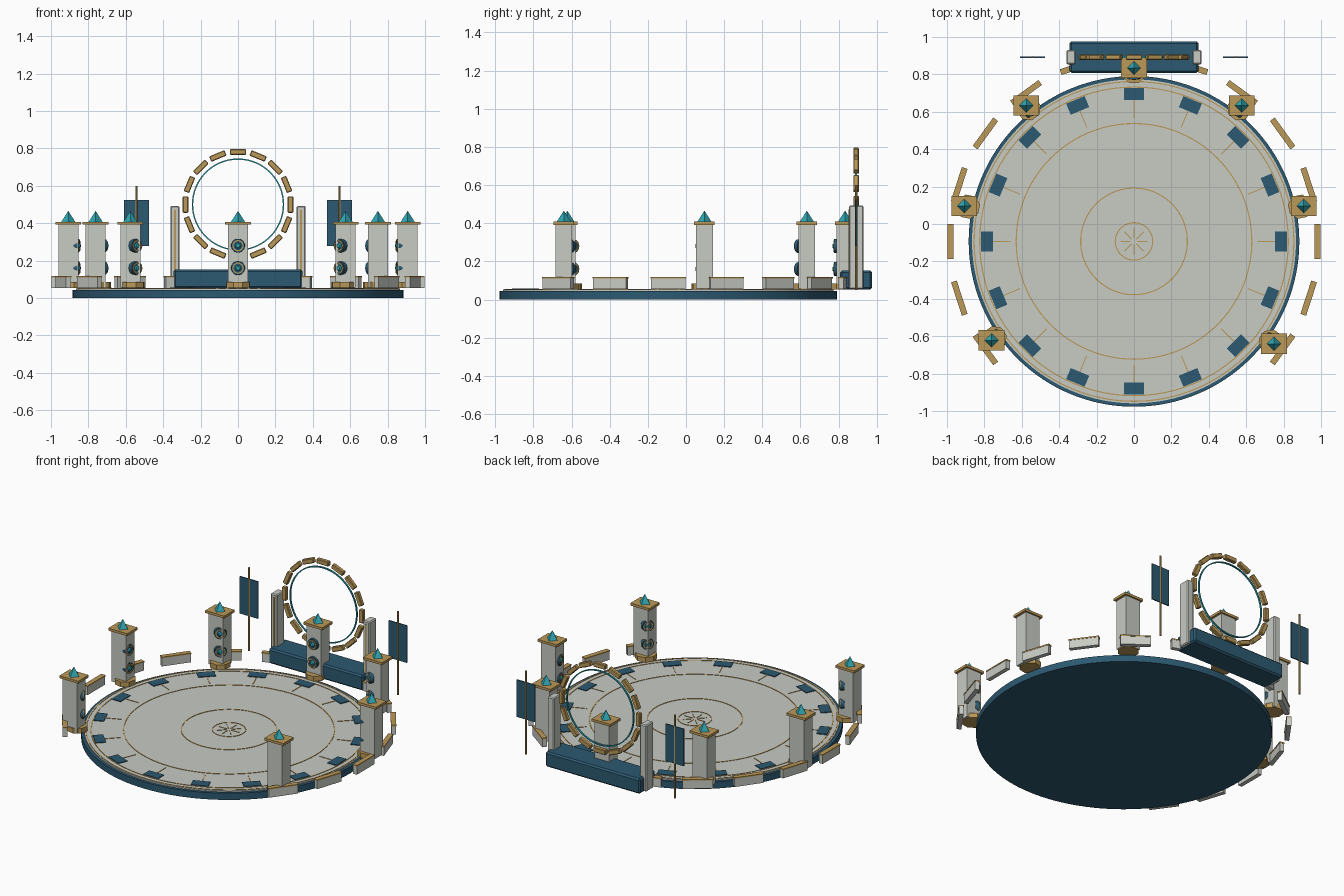
import bpy, bmesh
from math import sin, cos, pi, radians
from mathutils import Vector, Matrix

old = bpy.data.objects.get("Cube")
if old:
    bpy.data.objects.remove(old, do_unlink=True)

CY = -0.093     # plaza centre in y
ARCH_Y = 0.892  # plane of the portal


def material(name, rgb):
    m = bpy.data.materials.new(name)
    m.use_nodes = True
    m.diffuse_color = (*rgb, 1)
    m.node_tree.nodes["Principled BSDF"].inputs["Base Color"].default_value = (*rgb, 1)
    return m


STONE = material("pale stone", (0.58, 0.60, 0.55))
GOLD = material("aged gold", (0.50, 0.32, 0.10))
BLUE = material("deep blue", (0.025, 0.10, 0.165))
TEAL = material("bright teal", (0.03, 0.40, 0.47))


def finish(bm, name, mat, matrix=Matrix(), smooth=False, bevel=0):
    bmesh.ops.recalc_face_normals(bm, faces=bm.faces)
    me = bpy.data.meshes.new(name)
    bm.to_mesh(me)
    bm.free()
    me.materials.append(mat)
    ob = bpy.data.objects.new(name, me)
    bpy.context.collection.objects.link(ob)
    ob.matrix_world = matrix
    if bevel:
        mod = ob.modifiers.new("edge", "BEVEL")
        mod.width = bevel
        mod.segments = 1
    if smooth:
        bpy.ops.object.select_all(action="DESELECT")
        ob.select_set(True)
        bpy.context.view_layer.objects.active = ob
        bpy.ops.object.shade_smooth_by_angle(angle=radians(35))
    return ob


def box(name, mat, size, loc, rot=0, axis="Z", bevel=0):
    bm = bmesh.new()
    bmesh.ops.create_cube(bm, size=1, matrix=Matrix.Diagonal((*size, 1)))
    return finish(bm, name, mat, Matrix.Translation(loc) @ Matrix.Rotation(rot, 4, axis), bevel=bevel)


def cone(name, mat, r1, r2, depth, sides, matrix, smooth=False):
    bm = bmesh.new()
    bmesh.ops.create_cone(bm, cap_ends=True, segments=sides, radius1=r1, radius2=r2, depth=depth)
    return finish(bm, name, mat, matrix, smooth)


def band(name, mat, radius, width, height, matrix, sides=96):
    """Flat ring with a rectangular section."""
    bm = bmesh.new()
    a, b, h = radius - width / 2, radius + width / 2, height / 2
    loops = [[bm.verts.new((r * cos(2 * pi * i / sides), r * sin(2 * pi * i / sides), z))
              for i in range(sides)] for r, z in ((a, -h), (b, -h), (b, h), (a, h))]
    for k in range(4):
        p, q = loops[k], loops[(k + 1) % 4]
        for i in range(sides):
            j = (i + 1) % sides
            bm.faces.new((p[i], p[j], q[j], q[i]))
    return finish(bm, name, mat, matrix, True)


def polar(r, angle, z):
    return Vector((r * cos(angle), CY + r * sin(angle), z))


def at(z):
    return Matrix.Translation((0, CY, z))


# Round plaza
cone("plaza_base", BLUE, 0.884, 0.884, 0.044, 128, at(0.022), True)
cone("plaza_floor", STONE, 0.866, 0.866, 0.010, 128, at(0.047), True)
for radius in (0.855, 0.825, 0.63, 0.285, 0.10):
    band("floor_ring", GOLD, radius, 0.006, 0.004, at(0.0525))
for i in range(8):
    a = i * pi / 4
    box("centre_spoke", GOLD, (0.055, 0.005, 0.004), polar(0.045, a, 0.0525), a)

# Floor tiles and radial ticks
for i in range(16):
    a = i * pi / 8
    box("floor_tile", BLUE, (0.064, 0.107, 0.008), polar(0.787, a, 0.053), a)
    box("floor_tick", GOLD, (0.10, 0.005, 0.004), polar(0.71, a, 0.0525), a)

# Low wall pieces with gold copings, open towards the front
for i in range(-2, 13):
    a = radians(18 * i)
    box("wall_piece", STONE, (0.028, 0.183, 0.055), polar(0.982, a, 0.0825), a)
    box("wall_coping", GOLD, (0.032, 0.187, 0.008), polar(0.982, a, 0.113), a)

# Pillars with crystals; medallions face the plaza centre
for deg in (90, 51.6, 128.4, 11.8, 168.2, -36.2, 214.8):
    a = radians(deg)
    p = polar(0.927, a, 0)
    inward = Vector((-cos(a), -sin(a), 0))
    up = Vector((0, 0, 1))
    cone("pillar_foot", GOLD, 0.066, 0.066, 0.032, 8,
         Matrix.Translation(p + inward * 0.02 + up * 0.069) @ Matrix.Rotation(a + pi / 8, 4, "Z"))
    box("pillar_shaft", STONE, (0.107, 0.088, 0.335), p + up * 0.225)
    box("pillar_cap", GOLD, (0.138, 0.108, 0.016), p + up * 0.40)
    cone("pillar_crystal", TEAL, 0.037, 0, 0.058, 4, Matrix.Translation(p + up * 0.437))
    turn = inward.to_track_quat("Z", "Y").to_matrix().to_4x4()
    for z in (0.16, 0.28):
        face = Matrix.Translation(p + inward * 0.046 + up * z) @ turn
        cone("medallion", BLUE, 0.038, 0.036, 0.024, 24, face, True)
        band("medallion_ring", GOLD, 0.027, 0.006, 0.006, face @ Matrix.Translation((0, 0, 0.013)), 24)
        cone("medallion_gem", TEAL, 0.016, 0.010, 0.008, 12, face @ Matrix.Translation((0, 0, 0.015)))

# Portal plinth and posts
box("portal_plinth", BLUE, (0.69, 0.167, 0.10), (0, ARCH_Y, 0.102), bevel=0.010)
for s in (-1, 1):
    box("portal_post", STONE, (0.048, 0.076, 0.438), (s * 0.337, ARCH_Y, 0.274), bevel=0.006)
    box("post_inlay", GOLD, (0.009, 0.006, 0.40), (s * 0.337, ARCH_Y - 0.038, 0.272))

# Portal ring: thin hoop inside a circle of gold blocks
stand = Matrix.Translation((0, ARCH_Y, 0.50)) @ Matrix.Rotation(pi / 2, 4, "X")
band("portal_hoop", TEAL, 0.243, 0.007, 0.010, stand)
for i in range(16):
    a = i * pi / 8
    box("portal_block", GOLD, (0.088, 0.028, 0.031),
        (0.281 * sin(a), ARCH_Y, 0.50 + 0.281 * cos(a)), a, "Y", bevel=0.004)

# Banners on poles
for s in (-1, 1):
    cone("banner_pole", GOLD, 0.006, 0.006, 0.55, 8, Matrix.Translation((s * 0.543, ARCH_Y, 0.325)), True)
    box("banner_cloth", BLUE, (0.133, 0.007, 0.245), (s * 0.543, ARCH_Y, 0.402))
